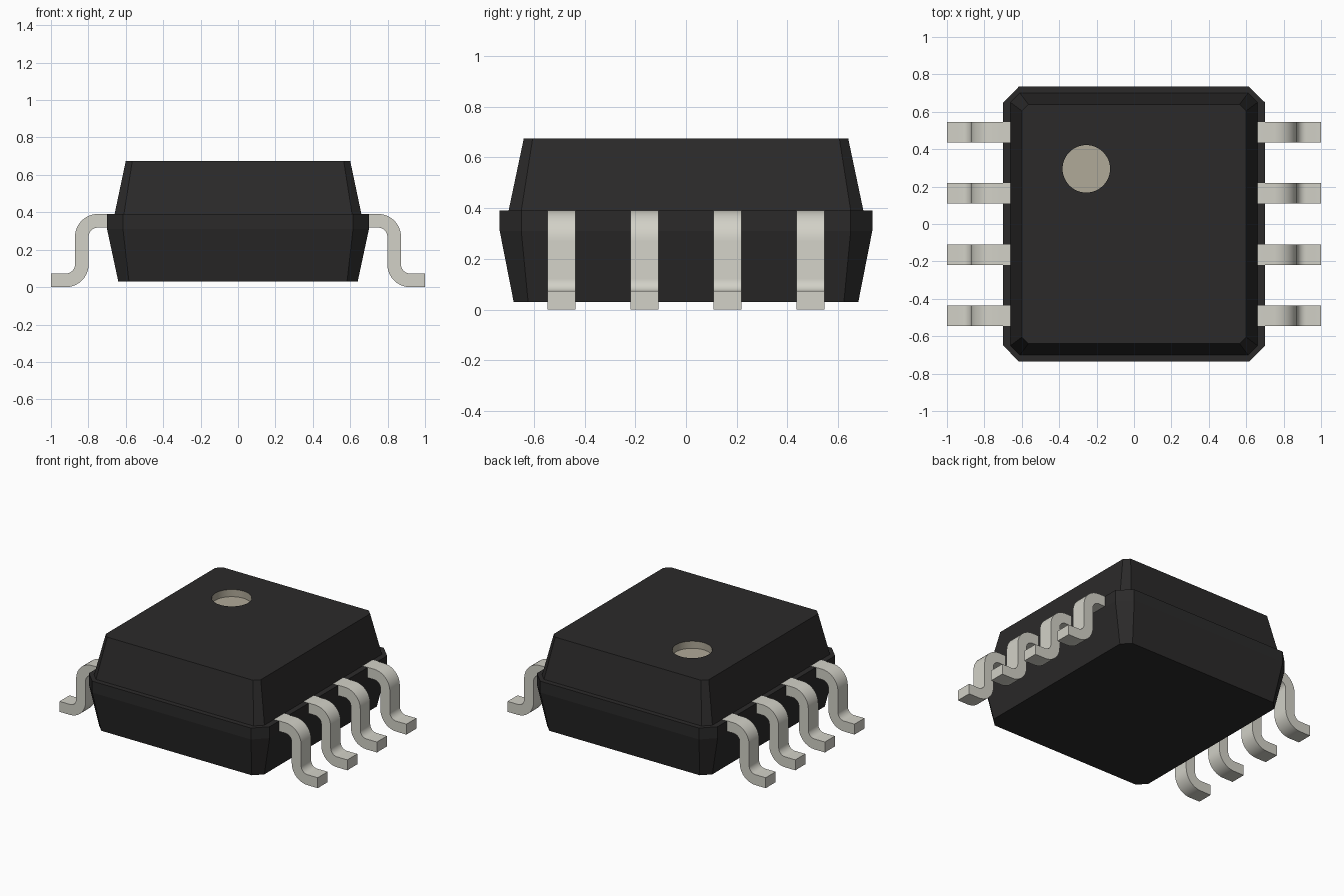
import bpy, bmesh, math

cube = bpy.data.objects.get("Cube")
if cube:
    bpy.data.objects.remove(cube, do_unlink=True)


def material(name, rgb):
    m = bpy.data.materials.new(name)
    m.use_nodes = True
    m.diffuse_color = (*rgb, 1)
    bsdf = next(n for n in m.node_tree.nodes if n.type == 'BSDF_PRINCIPLED')
    bsdf.inputs["Base Color"].default_value = (*rgb, 1)
    return m


BLACK = material("black plastic", (0.024, 0.023, 0.023))
METAL = material("tin metal", (0.645, 0.637, 0.572))
MARK = material("beige mark", (0.435, 0.398, 0.316))


def make_object(name, bm, mats):
    bmesh.ops.recalc_face_normals(bm, faces=bm.faces)
    me = bpy.data.meshes.new(name)
    bm.to_mesh(me)
    bm.free()
    for m in mats:
        me.materials.append(m)
    ob = bpy.data.objects.new(name, me)
    bpy.context.collection.objects.link(ob)
    return ob


def activate(ob):
    bpy.ops.object.select_all(action='DESELECT')
    ob.select_set(True)
    bpy.context.view_layer.objects.active = ob


def loft(bm, rings):
    """Skin closed rings of points and cap both ends."""
    loops = [[bm.verts.new(p) for p in ring] for ring in rings]
    n = len(loops[0])
    for a, b in zip(loops, loops[1:]):
        for i in range(n):
            j = (i + 1) % n
            bm.faces.new((a[i], a[j], b[j], b[i]))
    bm.faces.new(loops[0])
    bm.faces.new(loops[-1])


def octagon(z, x, y, c):
    """Rectangle with half sizes x, y and corners cut by c."""
    return [(x, c - y, z), (x, y - c, z), (x - c, y, z), (c - x, y, z),
            (-x, y - c, z), (-x, c - y, z), (c - x, -y, z), (x - c, -y, z)]


# Moulded body: tapered base, straight rim, ledge, tapered top
bm = bmesh.new()
loft(bm, [octagon(0.03, 0.64, 0.68, 0.057),
          octagon(0.31, 0.70, 0.735, 0.085),
          octagon(0.39, 0.70, 0.735, 0.085),
          octagon(0.39, 0.66, 0.70, 0.05),
          octagon(0.675, 0.60, 0.64, 0.035)])
body = make_object("body", bm, [BLACK, MARK])

# Round sunken pin-one mark, cut into the top
bm = bmesh.new()
circle = [2 * math.pi * i / 48 for i in range(48)]
loft(bm, [[(-0.255 + 0.127 * math.cos(a), 0.295 + 0.127 * math.sin(a), z)
           for a in circle] for z in (0.625, 0.75)])
for f in bm.faces:
    f.material_index = 1
cutter = make_object("mark_cutter", bm, [BLACK, MARK])
cutter.hide_render = True
activate(body)
cut = body.modifiers.new("mark", 'BOOLEAN')
cut.operation = 'DIFFERENCE'
cut.solver = 'EXACT'
cut.object = cutter
bpy.ops.object.modifier_apply(modifier=cut.name)
bpy.data.objects.remove(cutter, do_unlink=True)
bpy.ops.object.shade_smooth_by_angle(angle=math.radians(10))

# Gull-wing lead section: S-shaped strip of constant thickness in x and z
HALF, R, WIDTH = 0.0365, 0.085, 0.11
TOP_Z = 0.391 - HALF
STEPS = 10


def strip_side(d):
    """One side of the strip, offset d from its centre line."""
    pts = [(0.64, TOP_Z + d)]
    for i in range(STEPS + 1):
        a = math.pi / 2 * (1 - i / STEPS)
        pts.append((0.75 + (R + d) * math.cos(a), TOP_Z - R + (R + d) * math.sin(a)))
    for i in range(STEPS + 1):
        a = math.pi * (1 + 0.5 * i / STEPS)
        pts.append((0.92 + (R - d) * math.cos(a), HALF + R + (R - d) * math.sin(a)))
    return pts + [(1.0, HALF + d)]


upper, lower = strip_side(HALF), strip_side(-HALF)

# Four leads on each side
for side, sx in (("left", 1), ("right", -1)):
    for k in range(4):
        y = -0.491 + k * 0.3273
        bm = bmesh.new()
        loft(bm, [[(sx * u[0], y - WIDTH / 2, u[1]), (sx * u[0], y + WIDTH / 2, u[1]),
                   (sx * l[0], y + WIDTH / 2, l[1]), (sx * l[0], y - WIDTH / 2, l[1])]
                  for u, l in zip(upper, lower)])
        lead = make_object(f"{side}_lead_{k + 1}", bm, [METAL])
        activate(lead)
        bpy.ops.object.shade_smooth_by_angle(angle=math.radians(30))
